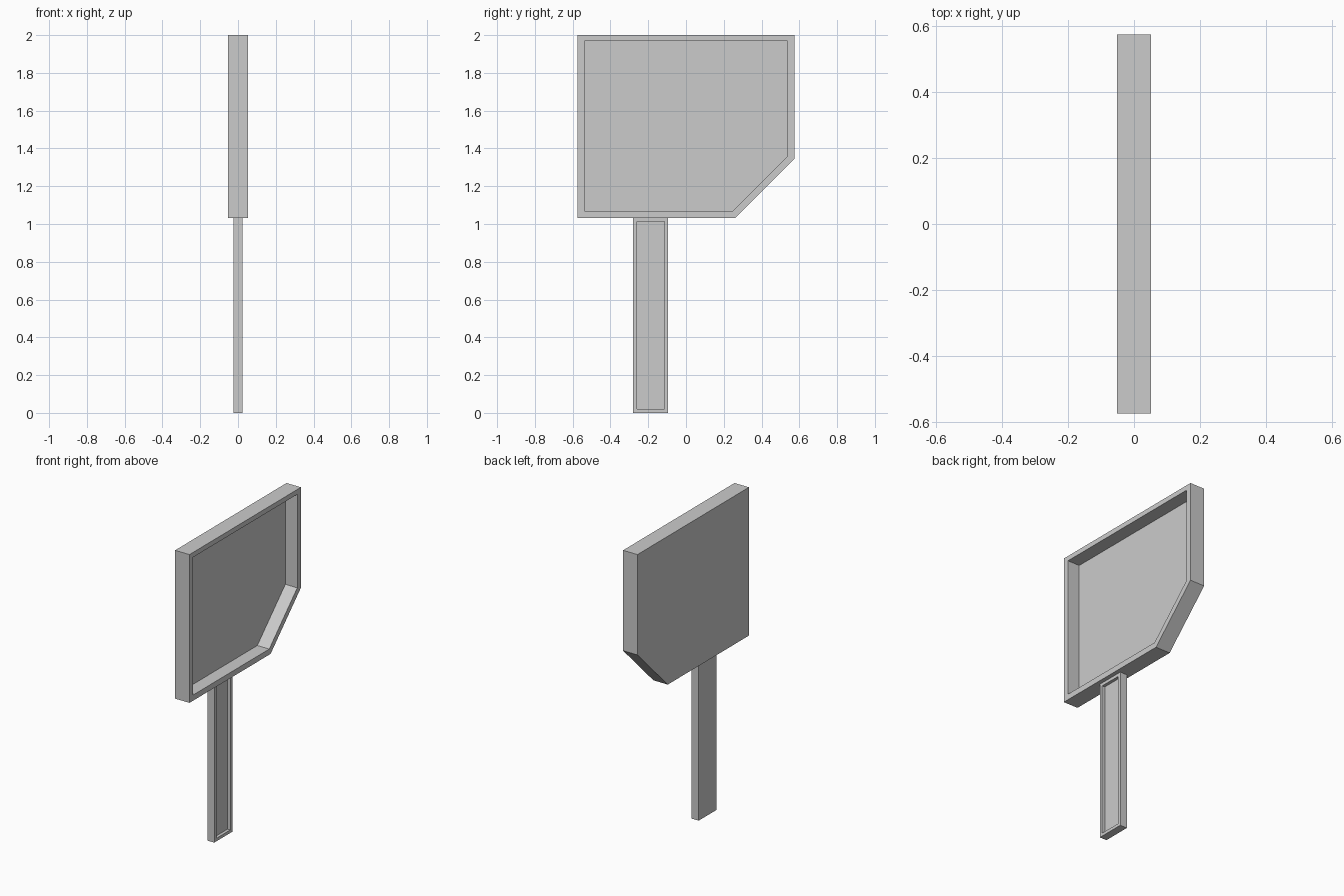
import bpy, bmesh

if "Cube" in bpy.data.objects:
    bpy.data.objects.remove(bpy.data.objects["Cube"])


def tray(name, outer, inner, half, depth):
    """Closed slab along x whose +x side is recessed inside the inner outline (y, z points)."""
    bm = bmesh.new()

    def ring(points, x):
        return [bm.verts.new((x, y, z)) for y, z in points]

    # back outline, front outline, rim inner edge, recess floor
    rings = [ring(outer, -half), ring(outer, half),
             ring(inner, half), ring(inner, half - depth)]
    n = len(outer)
    for a, b in zip(rings, rings[1:]):
        for i in range(n):
            j = (i + 1) % n
            bm.faces.new((a[i], a[j], b[j], b[i]))
    bm.faces.new(rings[0][::-1])
    bm.faces.new(rings[-1])
    bmesh.ops.recalc_face_normals(bm, faces=bm.faces)
    mesh = bpy.data.meshes.new(name)
    bm.to_mesh(mesh)
    bm.free()
    obj = bpy.data.objects.new(name, mesh)
    bpy.context.collection.objects.link(obj)
    return obj


def rect(y0, y1, z0, z1):
    return [(y0, z0), (y1, z0), (y1, z1), (y0, z1)]


# Panel with one cut corner
tray("sign_panel",
     [(-0.575, 1.032), (0.262, 1.032), (0.575, 1.345), (0.575, 2.0), (-0.575, 2.0)],
     [(-0.538, 1.069), (0.248, 1.069), (0.537, 1.358), (0.537, 1.968), (-0.538, 1.968)],
     0.052, 0.086)

# Post below the panel
tray("post",
     rect(-0.28, -0.095, 0.0, 1.032),
     rect(-0.259, -0.115, 0.02, 1.012),
     0.025, 0.02)
